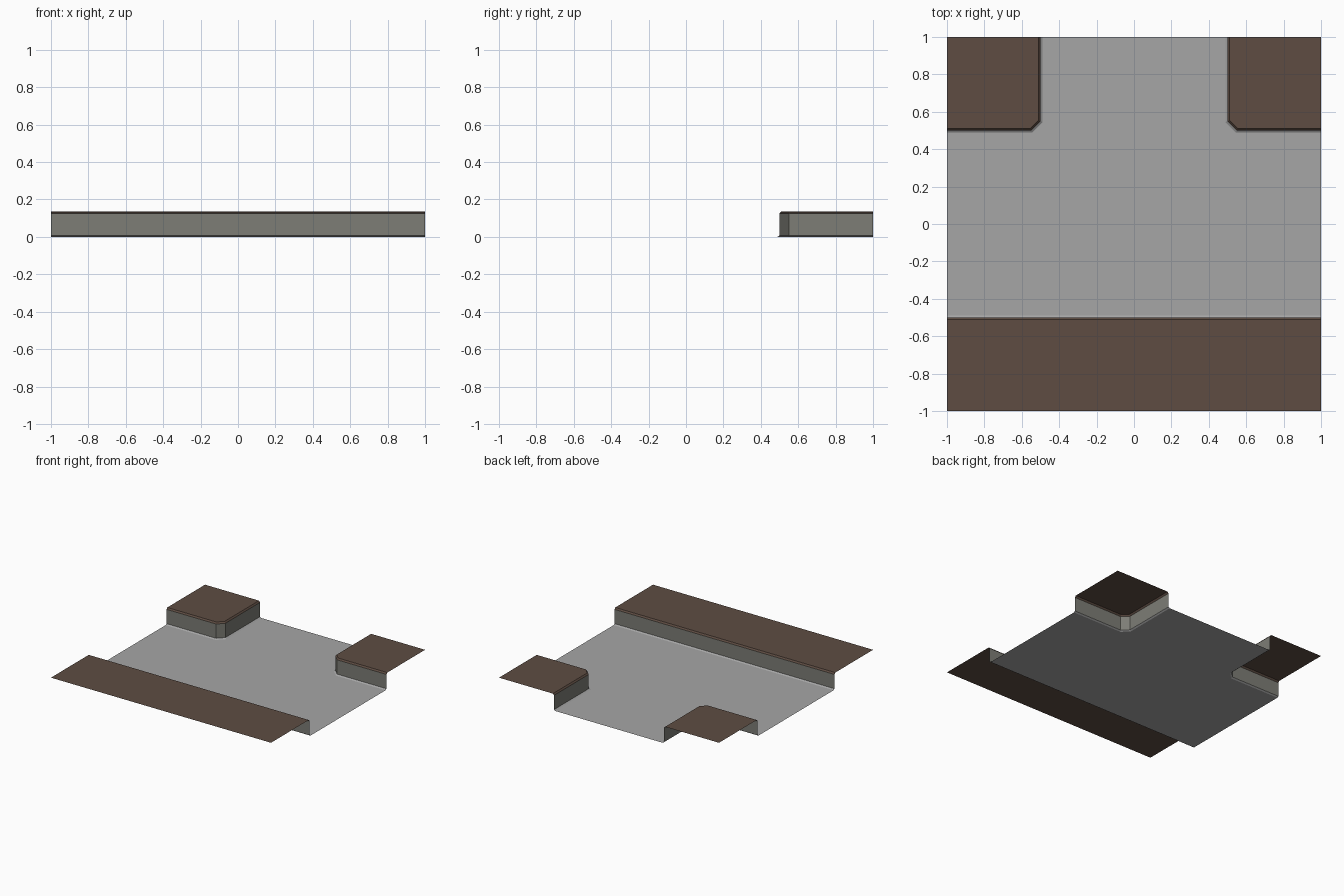
import bpy
import bmesh
import math

cube = bpy.data.objects.get("Cube")
if cube:
    bpy.data.objects.remove(cube)


def material(name, rgb):
    mat = bpy.data.materials.new(name)
    mat.use_nodes = True
    mat.diffuse_color = (*rgb, 1)
    mat.node_tree.nodes["Principled BSDF"].inputs["Base Color"].default_value = (*rgb, 1)
    return mat


FLOOR = material("floor grey", (0.38, 0.38, 0.38))
WALL = material("wall stone grey", (0.205, 0.205, 0.18))
EARTH = material("earth brown", (0.112, 0.073, 0.055))

EDGE = 0.5      # distance of the walls from the centre
CUT = 0.05      # size of the cut corner
MITRE = math.tan(math.pi / 8)
# Wall profile from foot to rim: (offset toward the floor, height)
PROFILE = [(0.012, 0), (0, 0.008), (0, 0.125), (-0.01, 0.137)]
STRIPS = [0, 1, 2]   # material of each strip between profile points


def corner_row(side, d, z):
    """Wall line around a back corner, pushed d toward the floor."""
    a, b = EDGE - d, EDGE + CUT - d * MITRE
    return [(side * x, y, z) for x, y in ((1, a), (b, a), (a, b), (a, 1))]


def front_row(d, z):
    """Straight wall line along the front."""
    return [(-1, d - EDGE, z), (1, d - EDGE, z)]


def make_object(name, faces):
    """Build an open sheet from (points, material slot, desired normal) faces."""
    bm = bmesh.new()
    for points, slot, facing in faces:
        face = bm.faces.new([bm.verts.new(p) for p in points])
        face.material_index = slot
        face.normal_update()
        if face.normal.dot(facing) < 0:
            face.normal_flip()
    bmesh.ops.remove_doubles(bm, verts=bm.verts, dist=0.0001)
    mesh = bpy.data.meshes.new(name)
    bm.to_mesh(mesh)
    bm.free()
    for mat in (FLOOR, WALL, EARTH):
        mesh.materials.append(mat)
    obj = bpy.data.objects.new(name, mesh)
    bpy.context.collection.objects.link(obj)


def make_bank(name, row, outer, facing):
    """Wall strips swept along a line, closed by a flat top."""
    rows = [row(d, z) for d, z in PROFILE]
    faces = []
    for low, high, slot in zip(rows, rows[1:], STRIPS):
        for i in range(len(low) - 1):
            quad = [low[i], low[i + 1], high[i + 1], high[i]]
            faces.append((quad, slot, facing))
    top = rows[-1] + [(x, y, PROFILE[-1][1]) for x, y in outer]
    faces.append((top, 2, (0, 0, 1)))
    make_object(name, faces)


# Raised banks: one along the front, one in each back corner
make_bank("front_bank", front_row, [(1, -1), (-1, -1)], (0, 1, 0.1))
for side, label in ((1, "left"), (-1, "right")):
    make_bank(label + "_back_bank", lambda d, z: corner_row(side, d, z),
              [(side, 1)], (-side, -1, 0.1))

# Sunken floor filling the space between the wall feet
foot = PROFILE[0]
outline = front_row(*foot) + corner_row(1, *foot) + corner_row(-1, *foot)[::-1]
make_object("floor", [(outline, 0, (0, 0, 1))])
